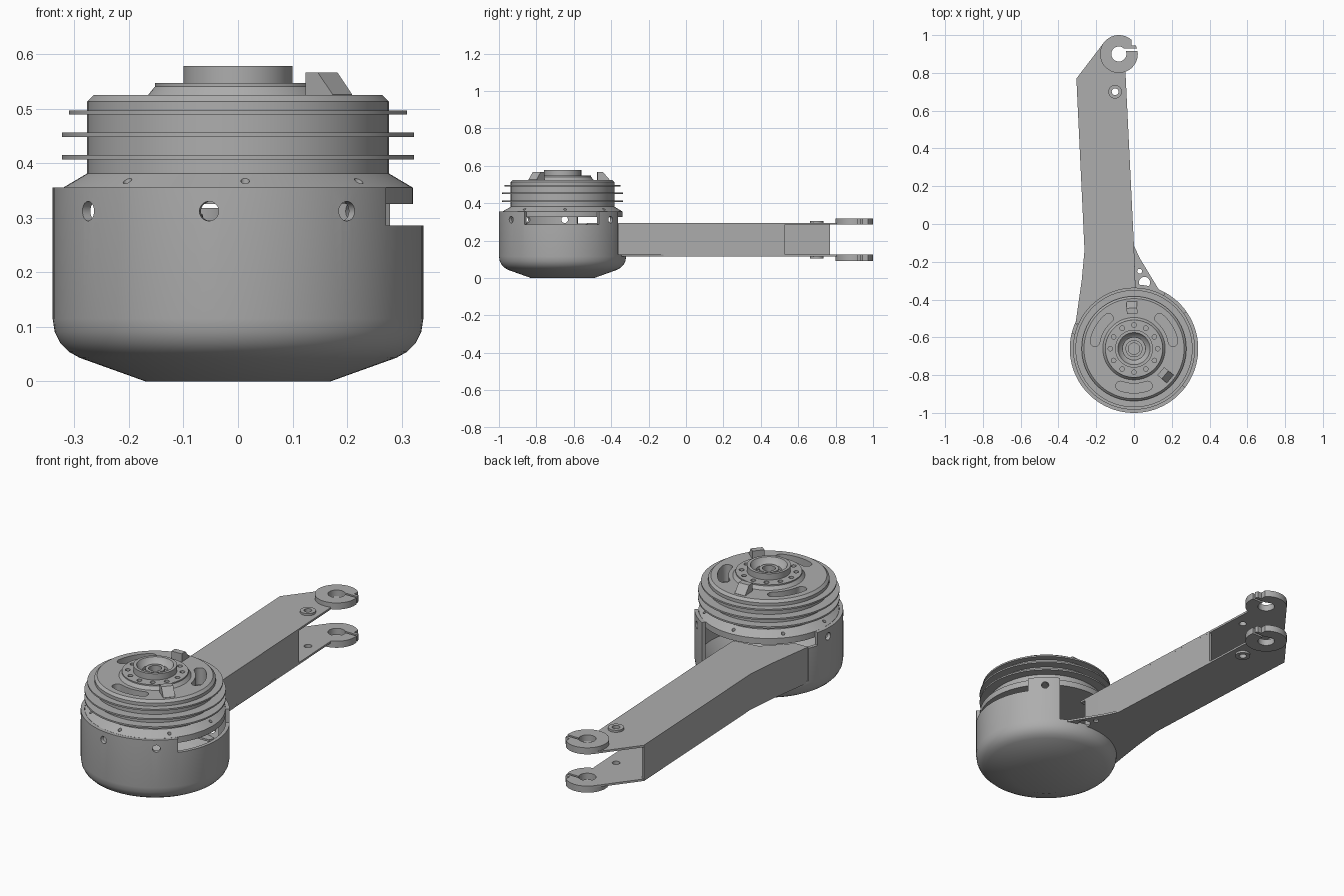
import bpy, bmesh
from math import sin, cos, radians, pi
from mathutils import Matrix, Vector

cube = bpy.data.objects.get("Cube")
if cube:
    bpy.data.objects.remove(cube, do_unlink=True)

CENTRE = Vector((0, -0.66, 0))
MID_Z = 0.205          # mirror height of the arm
parts = []

metal = bpy.data.materials.new("grey_metal")
metal.use_nodes = True
GREY = (0.42, 0.42, 0.42, 1)
metal.diffuse_color = GREY
metal.node_tree.nodes["Principled BSDF"].inputs["Base Color"].default_value = GREY


def finish(name, bm):
    bmesh.ops.recalc_face_normals(bm, faces=bm.faces)
    mesh = bpy.data.meshes.new(name)
    bm.to_mesh(mesh)
    bm.free()
    mesh.materials.append(metal)
    ob = bpy.data.objects.new(name, mesh)
    bpy.context.collection.objects.link(ob)
    parts.append(ob)
    return ob


def lathe(name, profile, steps=96):
    """Spin a closed (radius, height) outline around the drum axis."""
    bm = bmesh.new()
    vs = [bm.verts.new((r, 0, z)) for r, z in profile]
    es = [bm.edges.new((vs[i - 1], vs[i])) for i in range(len(vs))
          if profile[i - 1][0] + profile[i][0] > 0]
    bmesh.ops.spin(bm, geom=vs + es, cent=(0, 0, 0), axis=(0, 0, 1),
                   angle=2 * pi, steps=steps, use_duplicate=False)
    bmesh.ops.remove_doubles(bm, verts=bm.verts, dist=0.0001)
    bmesh.ops.translate(bm, verts=bm.verts, vec=CENTRE)
    return finish(name, bm)


def prism(name, pts, z0, z1, matrix=Matrix()):
    bm = bmesh.new()
    face = bm.faces.new([bm.verts.new((x, y, z0)) for x, y in pts])
    out = bmesh.ops.extrude_face_region(bm, geom=[face])
    top = [v for v in out["geom"] if isinstance(v, bmesh.types.BMVert)]
    bmesh.ops.translate(bm, verts=top, vec=(0, 0, z1 - z0))
    bm.transform(matrix)
    return finish(name, bm)


def rods(name, places, radius, length, direction=None, segs=20):
    """Cylinders centred on places; radial from the drum axis if asked."""
    bm = bmesh.new()
    for p in places:
        p = Vector(p)
        rot = Matrix()
        if direction == "radial":
            d = p - CENTRE
            rot = Vector((d.x, d.y, 0)).to_track_quat("Z", "Y").to_matrix().to_4x4()
        bmesh.ops.create_cone(bm, cap_ends=True, segments=segs, radius1=radius, radius2=radius,
                              depth=length, matrix=Matrix.Translation(p) @ rot)
    return finish(name, bm)


def polar(r, deg, z=0):
    """Point around the drum, angle measured from the front towards +x."""
    a = radians(deg)
    return CENTRE + Vector((r * sin(a), -r * cos(a), z))


def cut(ob, *cutters):
    for c in cutters:
        mod = ob.modifiers.new("cut", "BOOLEAN")
        mod.operation, mod.solver, mod.object = "DIFFERENCE", "EXACT", c
    bpy.context.view_layer.update()
    graph = bpy.context.evaluated_depsgraph_get()
    mesh = bpy.data.meshes.new_from_object(ob.evaluated_get(graph))
    ob.modifiers.clear()
    ob.data = mesh


def discard(*cutters):
    for c in cutters:
        parts.remove(c)
        bpy.data.objects.remove(c, do_unlink=True)


def sector(name, r0, r1, a0, a1, z0, z1, steps=16, rounded=False):
    angles = [a0 + (a1 - a0) * i / steps for i in range(steps + 1)]
    pts = [polar(r1, a).xy for a in angles]
    mid, half = (r0 + r1) / 2, (r1 - r0) / 2
    ends = [[], []]
    if rounded:
        for k, (a, sgn) in enumerate(((a1, 1), (a0, -1))):
            c, out = polar(mid, a), polar(1, a) - CENTRE
            side = Vector((-out.y, out.x, 0)) * sgn
            ends[k] = [(c + half * (cos(t) * out * sgn + sin(t) * side)).xy
                       for t in (pi * i / 8 for i in range(1, 8))]
    pts += ends[0] + [polar(r0, a).xy for a in reversed(angles)] + ends[1]
    return prism(name, pts, z0, z1)


# Drum cup with rounded base, notches and radial holes
cup = lathe("drum_cup", [(0, 0), (0.17, 0), (0.29, 0.043), (0.31, 0.054), (0.326, 0.07),
                         (0.336, 0.09), (0.34, 0.115), (0.34, 0.355), (0.322, 0.355),
                         (0.322, 0.11), (0.29, 0.065), (0.17, 0.02), (0, 0.02)])
cutters = [sector("cutter", 0.25, 0.4, 53, 125, 0.286, 0.4),
           sector("cutter", 0.25, 0.4, 151, 247, 0.126, 0.4),
           sector("cutter", 0.25, 0.4, 240, 256, 0.29, 0.42),
           rods("cutter", [polar(0.33, a, 0.312) for a in (-92, -54, -9, 36, 139)],
                0.018, 0.1, "radial")]
cut(cup, *cutters)
discard(*cutters)

# Motor housing with cone shoulder, top hub and stepped bore
housing = lathe("motor_housing", [
    (0, 0.325), (0.321, 0.325), (0.321, 0.355), (0.277, 0.381), (0.277, 0.513),
    (0.265, 0.525), (0.165, 0.525), (0.152, 0.541), (0.152, 0.547), (0.1, 0.547),
    (0.1, 0.578), (0.085, 0.578), (0.075, 0.56), (0.06, 0.55), (0.06, 0.535),
    (0.045, 0.535), (0.045, 0.56), (0.03, 0.56), (0.03, 0.45), (0, 0.45)])
cutters = [sector("cutter", 0.185, 0.235, a - 20, a + 20, 0.44, 0.6, rounded=True)
           for a in (0, 120, 240)]
cutters += [rods("cutter", [polar(0.125, 30 * i, 0.55) for i in range(12)], 0.012, 0.05),
            rods("cutter", [polar(0.3, 2.5 + 45 * i, 0.375) for i in range(8)], 0.008, 0.04)]
cut(housing, *cutters)
discard(*cutters)

# Cooling fins
for i, (r, z) in enumerate(((0.323, 0.411), (0.323, 0.452), (0.31, 0.493))):
    lathe(f"cooling_fin_{i + 1}", [(0.27, z - 0.004), (r, z - 0.004), (r, z + 0.004), (0.27, z + 0.004)])

# Wedge tabs on the housing top
for i, deg in enumerate((93, -40)):
    a = radians(deg)
    frame = Matrix(((cos(a), 0, sin(a), CENTRE.x), (sin(a), 0, -cos(a), CENTRE.y),
                    (0, 1, 0, 0), (0, 0, 0, 1)))
    prism(f"wedge_tab_{i + 1}", [(0.185, 0.52), (0.25, 0.52), (0.25, 0.526), (0.215, 0.566), (0.185, 0.566)],
          -0.028, 0.028, frame)

# Arm plates, clamp rings and washers, mirrored about the arm's mid height
PLATE = [(-0.31, -0.53), (-0.277, -0.3), (-0.262, -0.14), (-0.305, 0.77), (-0.162, 0.957),
         (-0.08, 0.9), (-0.045, 0.8), (0, -0.12), (0.01, -0.39), (-0.12, -0.41), (-0.24, -0.53)]
EYE = (-0.08, 0.9, MID_Z)
PIVOT = (-0.1, 0.7, MID_Z)
eye_cut = rods("cutter", [EYE], 0.04, 0.5, segs=32)
pin_cut = rods("cutter", [PIVOT], 0.018, 0.5)
slot_cut = prism("cutter", [(-0.07, 0.917), (0.06, 0.917), (0.06, 0.929), (-0.07, 0.929)], 0, 0.5)
corner_cut = prism("cutter", [(-0.012, 0.945), (0.06, 0.945), (0.06, 1.02), (-0.012, 1.02)], 0, 0.5)
for side, s in (("upper", 1), ("lower", -1)):
    plate = prism(f"{side}_arm_plate", PLATE, MID_Z + s * 0.08, MID_Z + s * 0.09)
    ring = rods(f"{side}_clamp_ring", [(EYE[0], EYE[1], MID_Z + s * 0.0965)], 0.1, 0.033, segs=64)
    washer = rods(f"{side}_washer", [(PIVOT[0], PIVOT[1], MID_Z + s * 0.095)], 0.036, 0.011, segs=32)
    cut(plate, eye_cut, pin_cut)
    cut(ring, eye_cut, slot_cut, corner_cut)
    cut(washer, pin_cut)
discard(eye_cut, pin_cut, slot_cut, corner_cut)


# Arm side walls, the right one stopping early to leave the fork open
def wall(name, line, thickness):
    prism(name, line + [(x + thickness, y) for x, y in reversed(line)], MID_Z - 0.08, MID_Z + 0.08)


wall("left_arm_wall", PLATE[:4], 0.012)
wall("right_arm_wall", [(-0.032, 0.53), (0, -0.12), (0.009, -0.36)], -0.012)

# Gusset between arm and drum
gusset = prism("gusset_plate", [(-0.01, -0.12), (0.002, -0.12), (0.03, -0.18), (0.13, -0.345),
                                (0.11, -0.39), (-0.01, -0.39)], 0.115, 0.125)
holes = [rods("cutter", [(0.03, -0.25, 0.12)], 0.013, 0.1),
         rods("cutter", [(0.055, -0.31, 0.12)], 0.03, 0.1)]
cut(gusset, *holes)
discard(*holes)

# Smooth round surfaces, keep edges sharp
bpy.ops.object.select_all(action="DESELECT")
for ob in parts:
    ob.select_set(True)
bpy.context.view_layer.objects.active = parts[0]
bpy.ops.object.shade_smooth_by_angle(angle=radians(30))
